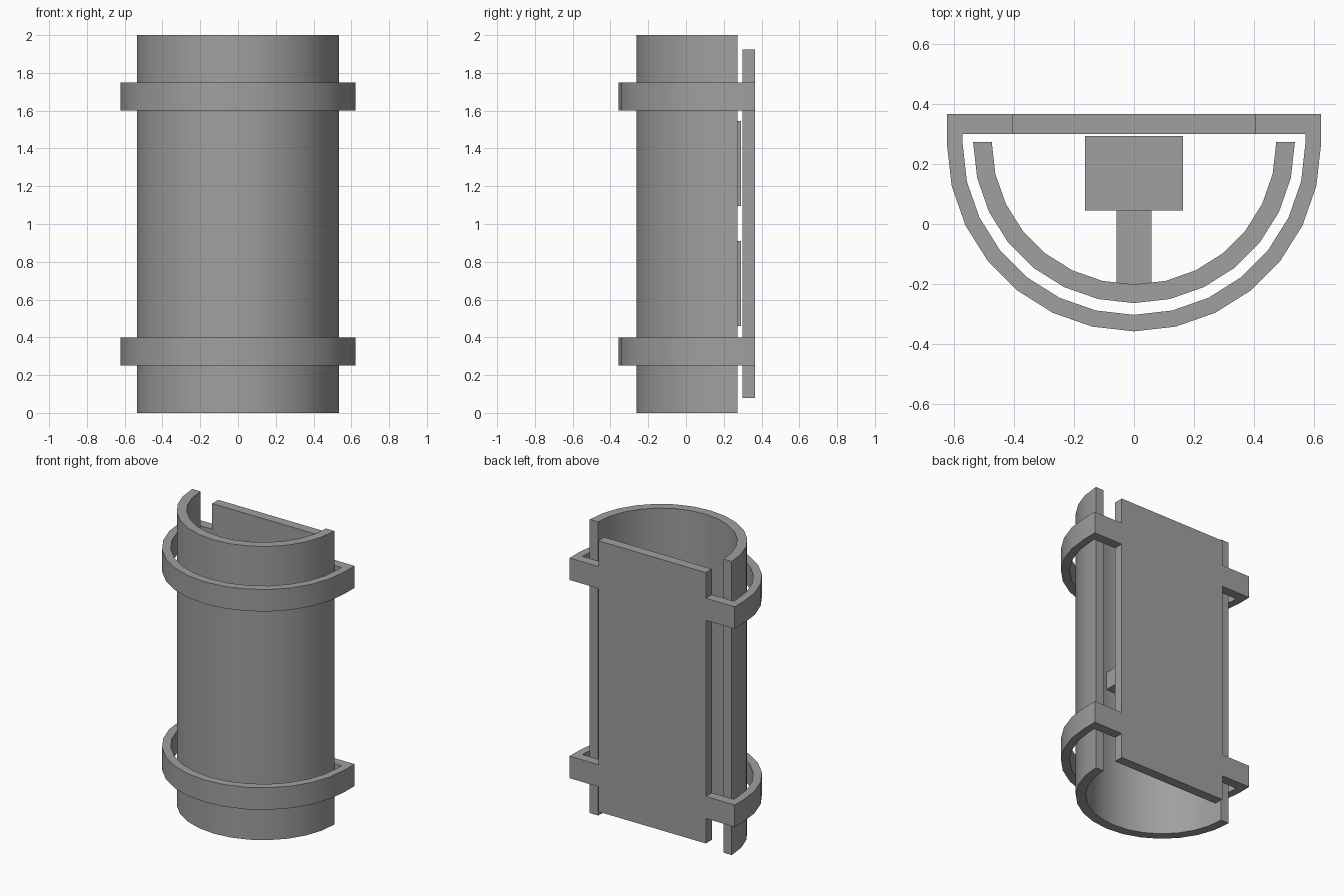
import bpy, bmesh
from math import sin, cos, pi

cube = bpy.data.objects.get("Cube")
if cube:
    bpy.data.objects.remove(cube, do_unlink=True)

grey = bpy.data.materials.new("plain grey")
grey.use_nodes = True
grey.diffuse_color = (0.35, 0.35, 0.35, 1)
grey.node_tree.nodes["Principled BSDF"].inputs["Base Color"].default_value = (0.35, 0.35, 0.35, 1)


def finish(bm, name):
    bmesh.ops.recalc_face_normals(bm, faces=bm.faces)
    mesh = bpy.data.meshes.new(name)
    bm.to_mesh(mesh)
    bm.free()
    mesh.materials.append(grey)
    obj = bpy.data.objects.new(name, mesh)
    bpy.context.collection.objects.link(obj)
    bpy.ops.object.select_all(action="DESELECT")
    obj.select_set(True)
    bpy.context.view_layer.objects.active = obj
    bpy.ops.object.shade_smooth_by_angle(angle=pi / 6)
    return obj


def arc(radius, centre_y, segments=14):
    """Half circle bulging to the front, from +x round to -x."""
    angles = [pi * i / segments for i in range(segments + 1)]
    return [(radius * cos(a), centre_y - radius * sin(a)) for a in angles]


def band(name, outer, inner, z0, z1):
    """Open band with a wall between two matching outlines."""
    bm = bmesh.new()
    rings = [[bm.verts.new((x, y, z)) for x, y, z in
              ((*o, z0), (*o, z1), (*i, z1), (*i, z0))]
             for o, i in zip(outer, inner)]
    for a, b in zip(rings, rings[1:]):
        for k in range(4):
            n = (k + 1) % 4
            bm.faces.new((a[k], a[n], b[n], b[k]))
    bm.faces.new(rings[0])
    bm.faces.new(rings[-1])
    return finish(bm, name)


def box(name, half_x, y0, y1, z0, z1):
    bm = bmesh.new()
    bmesh.ops.create_cube(bm, size=1)
    for v in bm.verts:
        v.co = (v.co.x * 2 * half_x, y1 if v.co.y > 0 else y0, z1 if v.co.z > 0 else z0)
    return finish(bm, name)


def with_tabs(points, tab_y, corner_x):
    """Close an arc at the back with tabs that meet the plate."""
    tabs = [(PLATE_X, tab_y), (corner_x, tab_y)]
    return tabs + points + [(-x, y) for x, y in reversed(tabs)]


PLATE_X, PLATE_FRONT, PLATE_BACK = 0.405, 0.30, 0.365

# Curved shell, open at the back
band("curved_shell", arc(0.535, 0.272), arc(0.473, 0.272), 0, 2)

# Flat back plate
box("back_plate", PLATE_X, PLATE_FRONT, PLATE_BACK, 0.08, 1.925)

# Straps round the shell, joined to the plate
for name, z in (("lower_strap", 0.25), ("upper_strap", 1.60)):
    band(name, with_tabs(arc(0.622, 0.265), PLATE_BACK, 0.622),
         with_tabs(arc(0.57, 0.268), PLATE_FRONT, 0.57), z, z + 0.15)

# Inner blocks, their bridge, and the stem fixed to the shell
for name, z in (("lower_block", 0.46), ("upper_block", 1.095)):
    box(name, 0.163, 0.045, 0.292, z, z + 0.45)
box("block_bridge", 0.163, 0.045, 0.17, 0.91, 1.095)
box("stem", 0.058, -0.22, 0.045, 0.94, 1.06)
